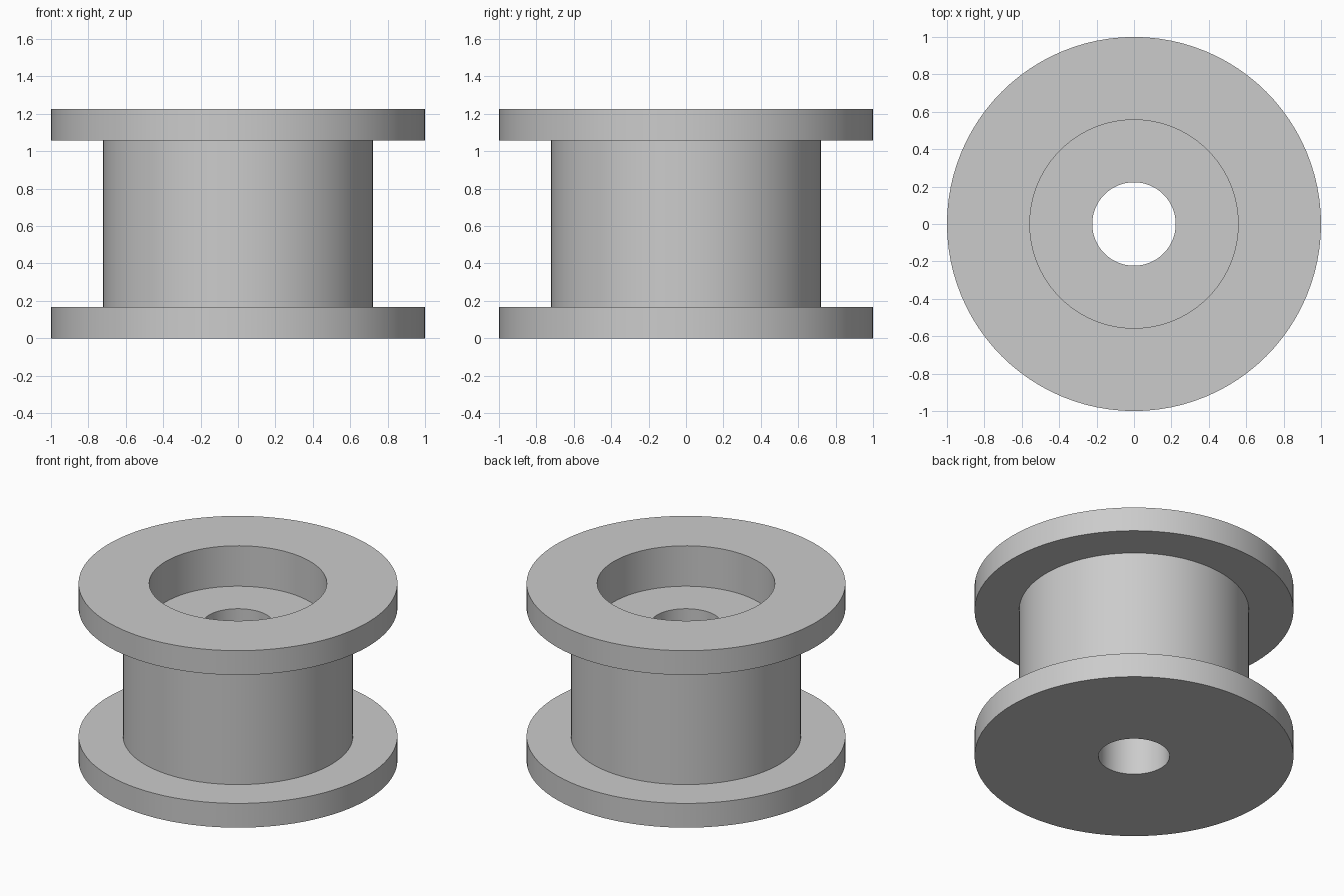
import bpy
import bmesh
import math
from mathutils import Vector

cube = bpy.data.objects.get("Cube")
if cube:
    bpy.data.objects.remove(cube, do_unlink=True)

SEGMENTS = 96
HEIGHT = 1.225
FLANGE = 0.168      # flange thickness
RIM_R = 1.0
BARREL_R = 0.721
RECESS_R = 0.557
RECESS_DEPTH = 0.28
BORE_R = 0.223

# Plain grey finish
grey = bpy.data.materials.new("plain_grey")
grey.use_nodes = True
colour = (0.6, 0.6, 0.6, 1.0)
grey.diffuse_color = colour
grey.node_tree.nodes["Principled BSDF"].inputs["Base Color"].default_value = colour


def lathe(name, profile, material):
    """Revolve a closed (radius, z) profile around the z axis."""
    bm = bmesh.new()
    verts = [bm.verts.new((r, 0, z)) for r, z in profile]
    edges = [bm.edges.new((v, verts[(i + 1) % len(verts)])) for i, v in enumerate(verts)]
    bmesh.ops.spin(bm, geom=verts + edges, cent=Vector(), axis=Vector((0, 0, 1)),
                   angle=math.tau, steps=SEGMENTS, use_merge=True)
    bmesh.ops.remove_doubles(bm, verts=bm.verts, dist=0.0001)
    bmesh.ops.recalc_face_normals(bm, faces=bm.faces)
    mesh = bpy.data.meshes.new(name)
    bm.to_mesh(mesh)
    bm.free()
    mesh.materials.append(material)
    obj = bpy.data.objects.new(name, mesh)
    bpy.context.collection.objects.link(obj)
    bpy.ops.object.select_all(action="DESELECT")
    obj.select_set(True)
    bpy.context.view_layer.objects.active = obj
    bpy.ops.object.shade_smooth_by_angle(angle=math.radians(30))
    return obj


# Flanged spool with a through bore and a recess in its top
recess_floor = HEIGHT - RECESS_DEPTH
lathe("flanged_spool", [
    (BORE_R, 0), (RIM_R, 0), (RIM_R, FLANGE),
    (BARREL_R, FLANGE), (BARREL_R, HEIGHT - FLANGE),
    (RIM_R, HEIGHT - FLANGE), (RIM_R, HEIGHT),
    (RECESS_R, HEIGHT), (RECESS_R, recess_floor), (BORE_R, recess_floor),
], grey)
